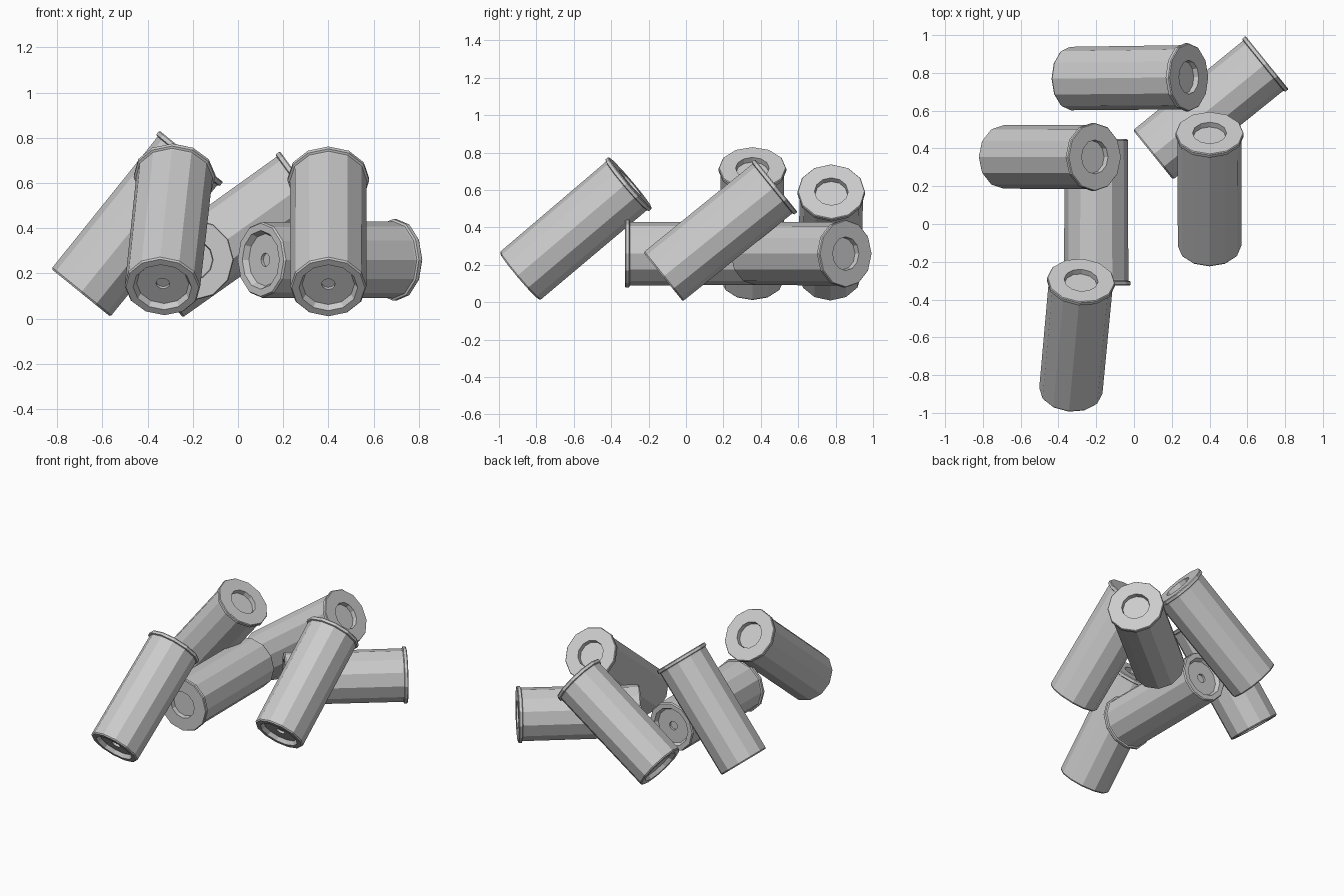
import bpy, bmesh, math
from mathutils import Vector

if "Cube" in bpy.data.objects:
    bpy.data.objects.remove(bpy.data.objects["Cube"])

SIDES = 12
LENGTH = 0.777

# (radius, height) outline of one canister: open end recess, body, rim, socket
PROFILE = [
    (0.0, 0.040), (0.030, 0.040), (0.030, 0.026),      # small dimple
    (0.116, 0.026), (0.130, 0.0),                      # recessed floor and wall
    (0.162, 0.0), (0.168, 0.008),                      # lip
    (0.170, LENGTH - 0.035), (0.171, LENGTH - 0.026),  # body
    (0.181, LENGTH - 0.022), (0.181, LENGTH - 0.005),  # rim
    (0.177, LENGTH), (0.090, LENGTH),                  # rim face
    (0.087, LENGTH - 0.030), (0.0, LENGTH - 0.030),    # socket
]


def canister(name, base, rim):
    """Lathe the outline and lay it from the base centre towards the rim centre."""
    bm = bmesh.new()
    rings = []
    for r, h in PROFILE:
        if r == 0:
            rings.append([bm.verts.new((0, 0, h))])
        else:
            rings.append([bm.verts.new((r * math.cos(a), r * math.sin(a), h))
                          for a in (2 * math.pi * i / SIDES for i in range(SIDES))])
    for lo, hi in zip(rings, rings[1:]):
        for i in range(SIDES):
            j = (i + 1) % SIDES
            quad = [lo[i % len(lo)], lo[j % len(lo)], hi[j % len(hi)], hi[i % len(hi)]]
            bm.faces.new(list(dict.fromkeys(quad)))
    bmesh.ops.recalc_face_normals(bm, faces=bm.faces)
    mesh = bpy.data.meshes.new(name)
    bm.to_mesh(mesh)
    bm.free()
    ob = bpy.data.objects.new(name, mesh)
    bpy.context.collection.objects.link(ob)
    # keep the measured midpoint and direction
    base, rim = Vector(base), Vector(rim)
    axis = (rim - base).normalized()
    ob.rotation_euler = axis.to_track_quat('Z', 'Y').to_euler()
    ob.location = (base + rim) / 2 - axis * LENGTH / 2
    return ob


# Two canisters lying flat
canister("lying_canister_left", (-0.20, 0.455, 0.26), (-0.20, -0.33, 0.26))
canister("lying_canister_right", (0.10, 0.365, 0.26), (0.705, 0.855, 0.26))
# Four canisters leaning on them
canister("leaning_canister_front", (-0.335, -0.89, 0.138), (-0.28, -0.297, 0.64))
canister("leaning_canister_right", (0.40, -0.12, 0.138), (0.40, 0.48, 0.622))
canister("leaning_canister_left", (-0.695, 0.355, 0.115), (-0.208, 0.355, 0.717))
canister("leaning_canister_back", (-0.342, 0.77, 0.142), (0.29, 0.777, 0.592))
